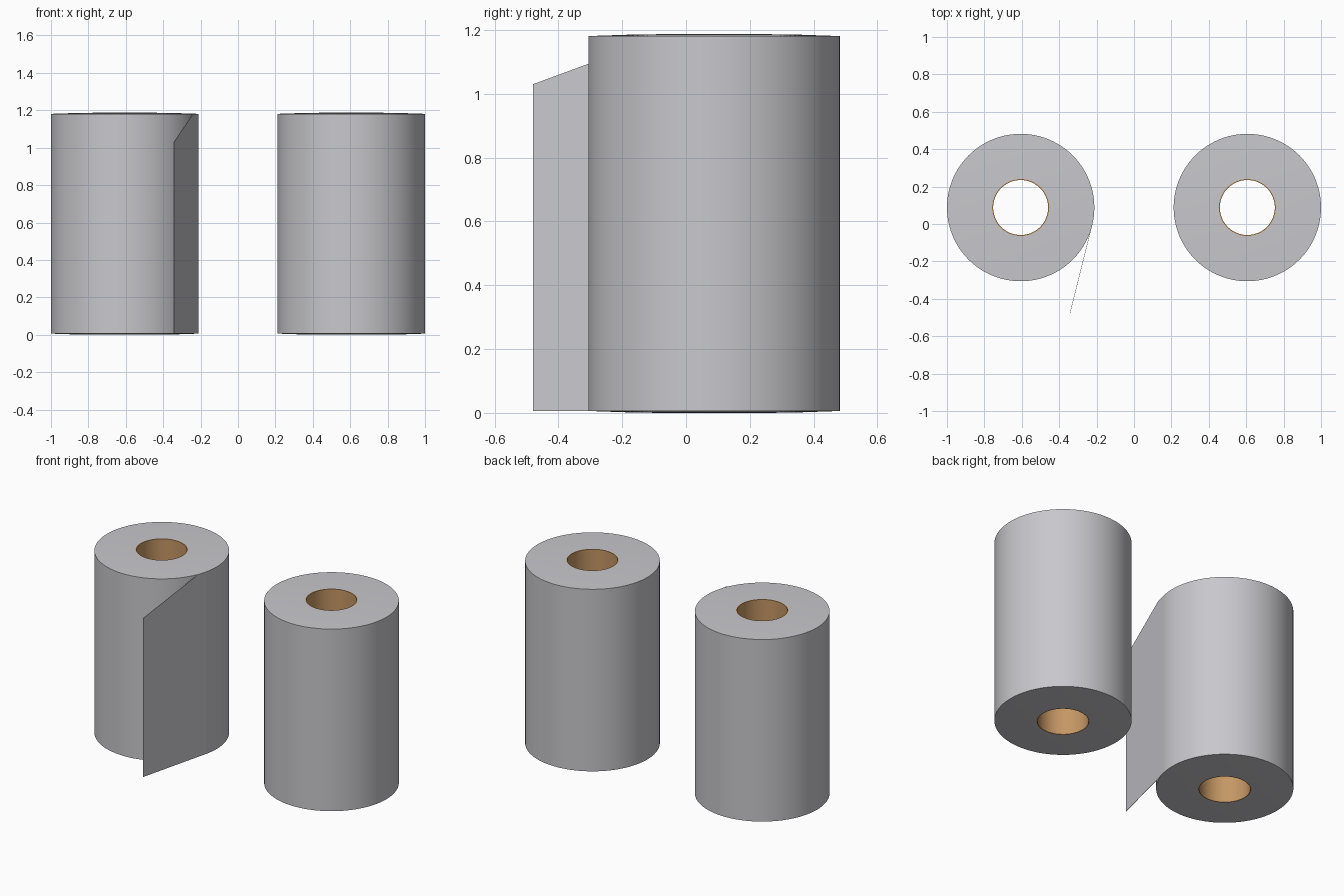
import bpy, bmesh, math

if "Cube" in bpy.data.objects:
    bpy.data.objects.remove(bpy.data.objects["Cube"])

def material(name, rgb):
    m = bpy.data.materials.new(name)
    m.diffuse_color = (*rgb, 1)
    m.use_nodes = True
    m.node_tree.nodes["Principled BSDF"].inputs["Base Color"].default_value = m.diffuse_color
    return m

paper = material("white_paper", (0.58, 0.58, 0.61))
card = material("brown_cardboard", (0.56, 0.31, 0.13))

CY, R, CORE = 0.088, 0.394, 0.153
Z0, Z1, TOP = 0.006, 1.181, 1.187
SEG = 96

def make_object(name, bm, mat):
    bmesh.ops.recalc_face_normals(bm, faces=bm.faces)
    me = bpy.data.meshes.new(name)
    bm.to_mesh(me)
    bm.free()
    me.materials.append(mat)
    ob = bpy.data.objects.new(name, me)
    bpy.context.collection.objects.link(ob)
    return ob

def ring(name, profile, cx, mat):
    """Turn a closed (radius, z) profile around the roll axis."""
    bm = bmesh.new()
    rows = []
    for i in range(SEG):
        a = 2 * math.pi * i / SEG
        rows.append([bm.verts.new((r * math.cos(a), r * math.sin(a), z)) for r, z in profile])
    n = len(profile)
    for i in range(SEG):
        p, q = rows[i], rows[(i + 1) % SEG]
        for j in range(n):
            k = (j + 1) % n
            bm.faces.new((p[j], q[j], q[k], p[k]))
    ob = make_object(name, bm, mat)
    ob.location = (cx, CY, 0)
    bpy.context.view_layer.objects.active = ob
    ob.select_set(True)
    bpy.ops.object.shade_smooth_by_angle(angle=math.radians(30))
    ob.select_set(False)

# Two rolls: wound paper with very slightly raised middle, on an open card tube
for side, cx in (("left", -0.606), ("right", 0.606)):
    ring(side + "_paper_roll",
         [(CORE, 0), (0.25, 0.001), (R, Z0), (R, Z1), (0.25, TOP - 0.001), (CORE, TOP)], cx, paper)
    ring(side + "_core_tube",
         [(CORE - 0.006, 0.0), (CORE, 0.0), (CORE, TOP), (CORE - 0.006, TOP)], cx, card)

# Loose end of the left roll: a thin sheet leaving on the tangent, top corner cut
a = math.atan2(-0.244, 0.970)
nx, ny = math.cos(a), math.sin(a)
sx, sy = -0.606 + R * nx, CY + R * ny
ex, ey = -0.342, -0.48
t = (-0.07 - sy) / (ey - sy)
mx, my = sx + (ex - sx) * t, -0.07
bm = bmesh.new()
outline = [(sx, sy, Z0), (ex, ey, Z0), (ex, ey, 1.03), (mx, my, Z1), (sx, sy, Z1)]
face = bm.faces.new([bm.verts.new(p) for p in outline])
new = bmesh.ops.extrude_face_region(bm, geom=[face])["geom"]
bmesh.ops.translate(bm, vec=(-0.002 * nx, -0.002 * ny, 0),
                    verts=[v for v in new if isinstance(v, bmesh.types.BMVert)])
make_object("loose_sheet_end", bm, paper)
